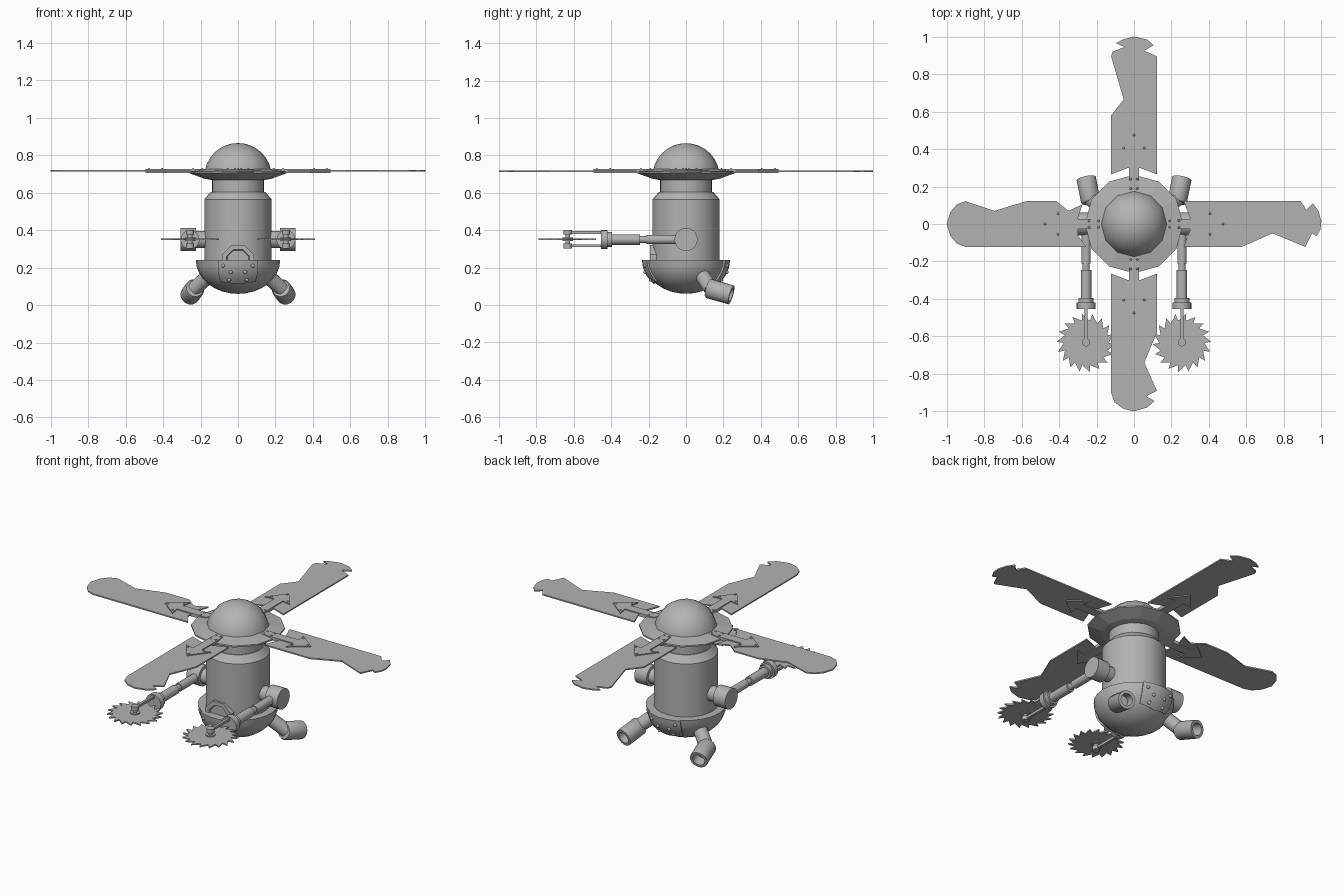
import bpy, bmesh, math
from mathutils import Vector

if "Cube" in bpy.data.objects:
    bpy.data.objects.remove(bpy.data.objects["Cube"])

grey = bpy.data.materials.new("metal_grey")
grey.diffuse_color = (0.45, 0.45, 0.45, 1)
grey.use_nodes = True
grey.node_tree.nodes["Principled BSDF"].inputs["Base Color"].default_value = grey.diffuse_color


def finish(name, bm, smooth=35):
    bmesh.ops.recalc_face_normals(bm, faces=bm.faces)
    me = bpy.data.meshes.new(name)
    bm.to_mesh(me)
    bm.free()
    me.materials.append(grey)
    ob = bpy.data.objects.new(name, me)
    bpy.context.collection.objects.link(ob)
    if smooth:
        bpy.ops.object.select_all(action='DESELECT')
        ob.select_set(True)
        bpy.context.view_layer.objects.active = ob
        bpy.ops.object.shade_smooth_by_angle(angle=math.radians(smooth))
    return ob


def lathe(name, profile, start=(0, 0, 0), axis=(0, 0, 1), n=24, smooth=35, turn=0):
    """Revolve (radius, distance) points about an axis; ends on radius 0 close to a tip."""
    bm = bmesh.new()
    q = Vector((0, 0, 1)).rotation_difference(Vector(axis).normalized())
    rings = []
    for r, d in profile:
        count = n if r > 1e-6 else 1
        rings.append([bm.verts.new(Vector(start) + q @ Vector(
            (r * math.cos(turn + math.tau * i / n), r * math.sin(turn + math.tau * i / n), d)))
            for i in range(count)])
    for a, b in zip(rings, rings[1:]):
        for i in range(n):
            j = (i + 1) % n
            loop = [a[i % len(a)], a[j % len(a)], b[j % len(b)], b[i % len(b)]]
            bm.faces.new(list(dict.fromkeys(loop)))
    for ring in (rings[0], rings[-1]):
        if len(ring) > 1:
            bm.faces.new(ring)
    return finish(name, bm, smooth)


def plate(name, outline, z, thick, place):
    """Extrude a flat outline; place maps outline points to x, y."""
    bm = bmesh.new()
    low = [bm.verts.new((*place(u, v), z - thick / 2)) for u, v in outline]
    face = bm.faces.new(low)
    new = bmesh.ops.extrude_face_region(bm, geom=[face])['geom']
    bmesh.ops.translate(bm, vec=(0, 0, thick),
                        verts=[g for g in new if isinstance(g, bmesh.types.BMVert)])
    return finish(name, bm, 0)


def rivet(name, p, r=0.007):
    bm = bmesh.new()
    bmesh.ops.create_icosphere(bm, subdivisions=2, radius=r)
    bmesh.ops.translate(bm, verts=bm.verts, vec=p)
    finish(name, bm)


# Body, neck and bowl-shaped base
lathe("body", [(0.18, 0.2), (0.18, 0.565), (0.145, 0.605), (0.14, 0.605), (0.14, 0.69)])
BOWL_R, BOWL_H, RIM = 0.225, 0.18, 0.24
bowl = [(BOWL_R * math.cos(a), RIM - BOWL_H * math.sin(a))
        for a in [math.pi / 2 * i / 8 for i in range(8)]]
lathe("base_bowl", [(0, RIM)] + bowl + [(0, RIM - BOWL_H)])

# Rotor plate and dome
lathe("rotor_plate", [(0.14, 0.668), (0.18, 0.675), (0.262, 0.705), (0.262, 0.714), (0.17, 0.728)],
      n=12, smooth=0)
dome = [(0.18 * math.cos(a), 0.685 + 0.18 * math.sin(a))
        for a in [math.pi / 2 * i / 8 for i in range(8)]]
lathe("dome", dome + [(0, 0.865)], n=12, smooth=40)

# Rotor blades with battered edges; u runs outward, v to the left
tip = [(0.955, 0.11), (0.985, 0.07), (1.0, 0.015), (0.995, -0.03), (0.975, -0.065)]
round_tip = [(0.9, 0.122), (0.945, 0.105), (0.98, 0.065), (1.0, 0.0),
             (0.98, -0.065), (0.945, -0.105), (0.9, -0.122)]
root = [(0.265, -0.122), (0.3, -0.03), (0.3, 0.03), (0.265, 0.122)]
blades = {
    "right": (0, root + [(0.89, 0.122), (0.92, 0.075)] + tip
              + [(0.95, -0.05), (0.915, -0.122), (0.74, -0.05), (0.575, -0.122)]),
    "back": (1, root + [(0.58, 0.122), (0.665, 0.055), (0.895, 0.122), (0.92, 0.115), (0.945, 0.05),
                        (0.965, 0.095), (0.985, 0.06), (1.0, 0.0), (0.985, -0.07),
                        (0.955, -0.105), (0.925, -0.055), (0.895, -0.122)]),
    "left": (2, [(0.255, 0.122)] + round_tip
             + [(0.745, -0.07), (0.575, -0.122), (0.415, -0.122), (0.35, -0.07),
                (0.275, -0.105), (0.3, -0.03), (0.3, 0.06)]),
    "front": (3, [(0.265, -0.122), (0.3, -0.03), (0.3, 0.03), (0.265, 0.122), (0.58, 0.122),
                  (0.74, 0.055), (0.89, 0.122), (0.92, 0.065), (0.945, 0.11), (0.98, 0.07),
                  (1.0, 0.0), (0.985, -0.06), (0.95, -0.105), (0.9, -0.122)]),
}
arrow = [(0.15, -0.028), (0.395, -0.028), (0.385, -0.085), (0.495, 0),
         (0.385, 0.085), (0.395, 0.028), (0.15, 0.028)]
for side, (k, outline) in blades.items():
    c, s = round(math.cos(k * math.pi / 2)), round(math.sin(k * math.pi / 2))

    def place(u, v, c=c, s=s):
        return (u * c - v * s, u * s + v * c)

    plate(side + "_blade", outline, 0.716, 0.008, place)
    plate(side + "_blade_bracket", arrow, 0.716, 0.02, place)
    for u, v in [(0.475, 0), (0.405, 0.055), (0.405, -0.055), (0.24, 0.017),
                 (0.24, -0.017), (0.19, 0.017), (0.19, -0.017)]:
        rivet(side + "_bracket_rivet", (*place(u, v), 0.726), 0.006)

# Octagonal front hatch with a sunken pane
lathe("front_hatch", [(0.092, 0), (0.092, 0.092), (0.066, 0.092), (0.062, 0.084)],
      start=(0, -0.1, 0.235), axis=(0, -1, 0), n=8, smooth=0, turn=math.pi / 8)


# Riveted patches wrapped on the bowl, front and back
def on_bowl(az, el, sgn, k):
    return Vector((BOWL_R * k * math.cos(el) * math.sin(az),
                   sgn * BOWL_R * k * math.cos(el) * math.cos(az),
                   RIM - BOWL_H * k * math.sin(el)))


for sgn, side in ((-1, "front"), (1, "back")):
    bm = bmesh.new()
    shells = []
    for k in (0.97, 1.045):
        shells.append([[bm.verts.new(on_bowl(math.radians(27 + 3 * j / 5) * i / 4,
                        math.radians((38 + 5 * (1 - abs(i) / 4)) * j / 5), sgn, k))
                        for i in range(-4, 5)] for j in range(6)])
    for g in shells:
        for j in range(5):
            for i in range(8):
                bm.faces.new([g[j][i], g[j][i + 1], g[j + 1][i + 1], g[j + 1][i]])
    a, b = [g[0] + [r[-1] for r in g[1:]] + g[-1][-2::-1] + [r[0] for r in g[-2:0:-1]]
            for g in shells]
    for i in range(len(a)):
        j = (i + 1) % len(a)
        bm.faces.new([a[i], a[j], b[j], b[i]])
    finish(side + "_patch", bm)
    for az, el in [(20, 9), (10, 20), (14, 34)]:
        for m in (-1, 1):
            rivet(side + "_patch_rivet",
                  on_bowl(math.radians(az * m), math.radians(el), sgn, 1.045), 0.01)

# Paired parts: thrusters, shoulders, arms and saws
for m, side in ((-1, "left"), (1, "right")):
    # Thruster pipe and hollow nozzle
    p0, p1 = Vector((m * 0.12, 0.065, 0.19)), Vector((m * 0.235, 0.135, 0.085))
    lathe(side + "_thruster_pipe", [(0.04, 0), (0.04, (p1 - p0).length)], p0, p1 - p0, n=16)
    n0, n1 = Vector((m * 0.23, 0.115, 0.09)), Vector((m * 0.255, 0.242, 0.054))
    d = (n1 - n0).length
    lathe(side + "_thruster_nozzle", [(0.046, 0), (0.053, 0.01), (0.053, d), (0.036, d),
                                      (0.036, d - 0.06)], n0, n1 - n0, n=16)
    # Shoulder stub and drum
    lathe(side + "_shoulder", [(0.045, 0.15), (0.045, 0.225), (0.062, 0.225), (0.062, 0.308)],
          (0, 0, 0.35), (m, 0, 0), n=20)
    # Telescoping arm with wrist flange
    x = m * 0.256
    lathe(side + "_arm", [(0.025, 0), (0.025, 0.21), (0.019, 0.21), (0.019, 0.245), (0.028, 0.245),
                          (0.028, 0.395), (0.04, 0.395), (0.04, 0.42), (0.051, 0.42),
                          (0.051, 0.455)], (x, 0, 0.35), (0, -1, 0), n=16)
    # Fork prongs, axle and hub caps
    for z in (0.317, 0.387):
        plate(side + "_fork_prong", [(-0.008, -0.44), (0.008, -0.44), (0.008, -0.635),
                                     (-0.008, -0.635)], z, 0.015, lambda u, v, x=x: (x + u, v))
    lathe(side + "_saw_axle", [(0.022, 0.303), (0.022, 0.328), (0.013, 0.328), (0.013, 0.342),
                               (0.028, 0.342), (0.028, 0.362), (0.013, 0.362), (0.013, 0.376),
                               (0.022, 0.376), (0.022, 0.4)], (x, -0.632, 0), n=16)
    # Toothed saw disc
    teeth = []
    for i in range(18):
        for r, off in ((0.12, 0), (0.156, 0.12)):
            t = math.tau * (i + off) / 18
            teeth.append((r * math.cos(t), r * math.sin(t)))
    plate(side + "_saw_blade", teeth, 0.352, 0.008,
          lambda u, v, x=x, m=m: (x + m * u, -0.635 + v))
